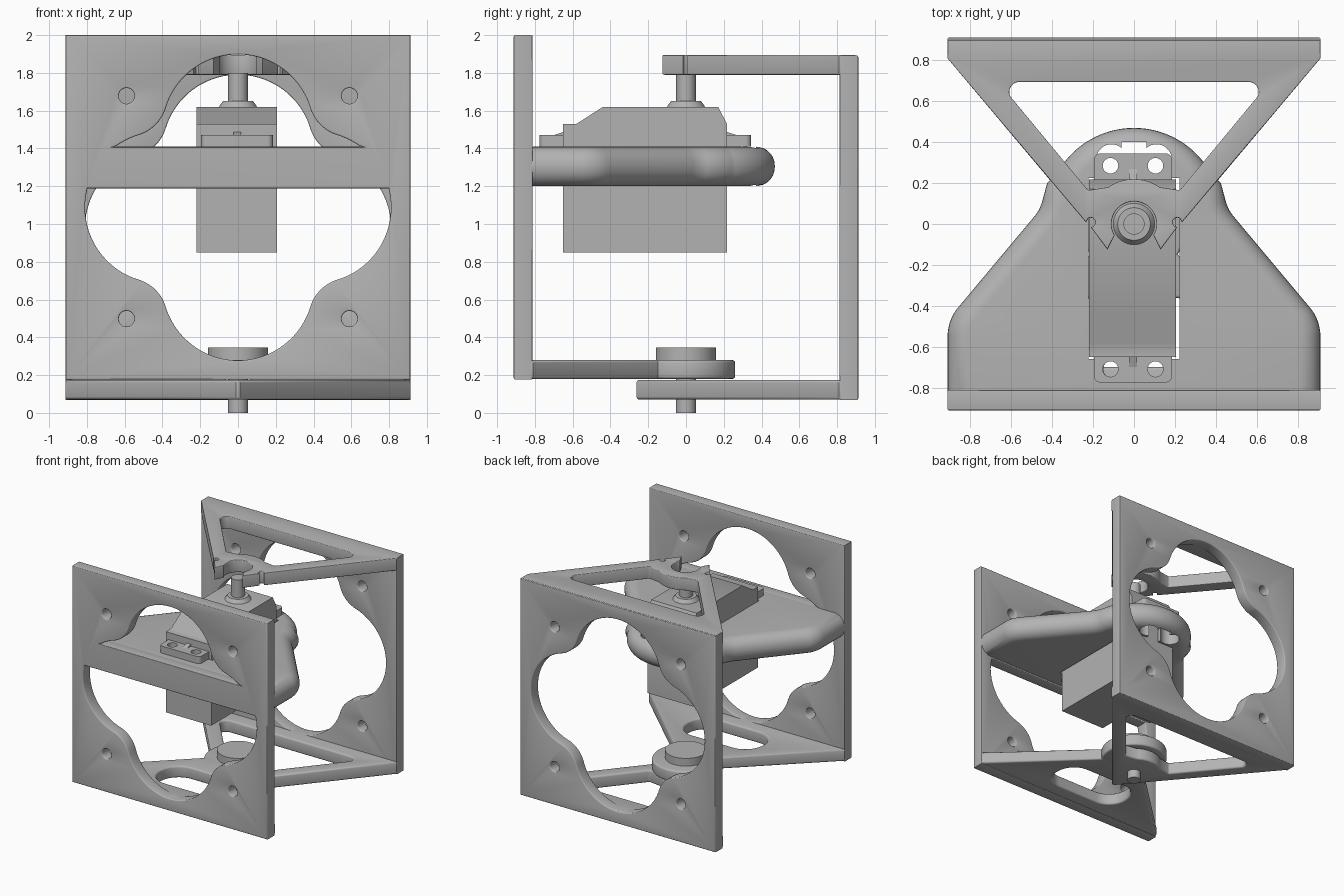
import bpy, math
from mathutils import Vector

if "Cube" in bpy.data.objects:
    bpy.data.objects.remove(bpy.data.objects["Cube"], do_unlink=True)

grey = bpy.data.materials.new("plain grey")
grey.use_nodes = True
tone = (0.45, 0.45, 0.45, 1)
grey.diffuse_color = tone
grey.node_tree.nodes["Principled BSDF"].inputs["Base Color"].default_value = tone

FLAT = (0, 0, 0)                              # outline in x, y
UPRIGHT = (math.pi / 2, 0, 0)                 # outline in x, z
SIDEWAYS = (math.pi / 2, 0, math.pi / 2)      # outline in y, z
W = 0.912                                     # half width of the brackets


def arc(cx, cy, r, a0, a1, n=16):
    return [(cx + r * math.cos(math.radians(a0 + (a1 - a0) * i / n)),
             cy + r * math.sin(math.radians(a0 + (a1 - a0) * i / n))) for i in range(n + 1)]


def circle(cx, cy, r, n=40):
    return arc(cx, cy, r, 0, 360, n)[:-1]


def box(x0, x1, y0, y1):
    return [(x0, y0), (x1, y0), (x1, y1), (x0, y1)]


def mirrored(half):
    """Close a right-hand outline (top to bottom) with its mirror image."""
    return half + [(-p[0],) + tuple(p[1:]) for p in reversed(half)]


def rounded(points, n=10):
    """Fillet a polygon given as (x, y, radius)."""
    out = []
    for i, (x, y, r) in enumerate(points):
        p = Vector((x, y))
        if r == 0:
            out.append((x, y))
            continue
        u = (Vector(points[i - 1][:2]) - p).normalized()
        v = (Vector(points[(i + 1) % len(points)][:2]) - p).normalized()
        half = u.angle(v) / 2
        c = p + (u + v).normalized() * (r / math.sin(half))
        s = p + u * (r / math.tan(half)) - c
        e = p + v * (r / math.tan(half)) - c
        a0, turn = math.atan2(s.y, s.x), math.atan2(s.x * e.y - s.y * e.x, s.dot(e))
        out += arc(c.x, c.y, r, math.degrees(a0), math.degrees(a0 + turn), n)
    return out


def finish(ob):
    ob.data.materials.clear()
    ob.data.materials.append(grey)
    bpy.ops.object.select_all(action='DESELECT')
    ob.select_set(True)
    bpy.context.view_layer.objects.active = ob
    bpy.ops.object.shade_smooth_by_angle(angle=math.radians(35))
    return ob


def slab(name, loops, thick, loc, rot=FLAT, edge=0.0, steps=2):
    """Extrude an outline with holes, with optional rounded rims."""
    cu = bpy.data.curves.new(name, 'CURVE')
    cu.dimensions, cu.fill_mode = '2D', 'BOTH'
    cu.extrude, cu.bevel_depth, cu.offset = thick / 2 - edge, edge, -edge
    cu.bevel_resolution = steps
    for loop in loops:
        sp = cu.splines.new('POLY')
        sp.points.add(len(loop) - 1)
        for pt, p in zip(sp.points, loop):
            pt.co = (p[0], p[1], 0, 1)
        sp.use_cyclic_u = True
    tmp = bpy.data.objects.new(name, cu)
    bpy.context.collection.objects.link(tmp)
    mesh = bpy.data.meshes.new_from_object(tmp.evaluated_get(bpy.context.evaluated_depsgraph_get()))
    bpy.data.objects.remove(tmp)
    ob = bpy.data.objects.new(name, mesh)
    bpy.context.collection.objects.link(ob)
    ob.location, ob.rotation_euler = loc, rot
    # weld the caps to the rims
    bpy.context.view_layer.objects.active = ob
    ob.select_set(True)
    bpy.ops.object.mode_set(mode='EDIT')
    bpy.ops.mesh.select_all(action='SELECT')
    bpy.ops.mesh.remove_doubles(threshold=0.0002)
    bpy.ops.mesh.normals_make_consistent(inside=False)
    bpy.ops.object.mode_set(mode='OBJECT')
    return finish(ob)


def rod(name, r0, r1, z0, z1):
    bpy.ops.mesh.primitive_cone_add(vertices=40, radius1=r0, radius2=r1, depth=z1 - z0,
                                    location=(0, 0, (z0 + z1) / 2))
    bpy.context.object.name = name
    return finish(bpy.context.object)


# Four-lobed opening, concave around each screw hole
opening = []
for k in range(4):
    for x, y in arc(0, 0.41, 0.4, 163, 17, 40)[:-1] + arc(0.59, 0.59, 0.217, 197, 253, 14)[:-1]:
        for _ in range(k):
            x, y = y, -x
        opening.append((x, y))
screws = [circle(sx * 0.59, sy * 0.59, 0.042, 24) for sx in (-1, 1) for sy in (-1, 1)]

# Front plate keeps a solid band across its opening
upper = [(x, max(y, 0.32)) for x, y in opening if y > 0.31]
first = next(i for i, p in enumerate(opening) if p[1] > 0.12)
lower = [(x, min(y, 0.11)) for x, y in opening if y < 0.12]
square = box(-W, W, -W, W)
slab("front_plate", [square, upper, lower] + screws, 0.1, (0, -0.862, 1.088), UPRIGHT, 0.008)
slab("back_plate", [square, opening] + screws, 0.1, (0, 0.862, 0.98), UPRIGHT, 0.008)

# Triangular arms of the rear bracket
window = rounded(mirrored([(0.61, 0.695, 0.05), (0.61, 0.63, 0.04), (0.225, 0.165, 0.02)]
                          + [(x, y, 0) for x, y in arc(0, 0, 0.22, 55, 88, 6)]))
slab("lower_arm", [rounded(mirrored([(W, 0.9, 0), (W, 0.81, 0), (0.01, -0.262, 0)])), window],
     0.105, (0, 0, 0.1225), FLAT, 0.015)
clip = mirrored([(W, 0.9), (W, 0.81), (0.235, 0.008)] + arc(0.212, 0.008, 0.023, 60, 270, 10)
                + [(0.13, -0.125), (0.095, -0.055)] + arc(0, 0, 0.11, -30, 89, 16))
slab("upper_arm", [clip, window], 0.105, (0, 0, 1.8425), FLAT, 0.006)

# Base arm of the front bracket, with pivot
hub = [(W, -0.88), (W, -0.81)] + arc(0, 0, 0.26, -35, 89, 20)
slot = rounded([(-0.36, -0.7, 0.16), (0.36, -0.7, 0.16), (0.34, -0.36, 0.16), (-0.34, -0.36, 0.16)])
slab("base_arm", [mirrored(hub[::-1]), slot], 0.1, (0, 0, 0.23), FLAT, 0.015)
rod("pivot_disc", 0.16, 0.16, 0.27, 0.345)
rod("pivot_pin", 0.053, 0.053, 0, 0.3)

# Shelf with a fully rounded rim
shelf_half = rounded(mirrored([(W, -0.9, 0), (W, -0.47, 0.22), (0.46, 0.07, 0.2), (0.425, 0.2, 0)]
                              + [(x, y, 0) for x, y in arc(0, 0.04, 0.43, 28, 89, 20)]))
shelf = slab("shelf", [shelf_half], 0.21, (0, 0, 1.305), FLAT, 0.1, 6)
cuts = [box(-0.222, 0.222, -0.66, 0.226), box(-0.06, 0.06, 0.2, 0.4)]
cuts += [circle(s * 0.11, 0.315, 0.075) for s in (-1, 1)]
cuts += [circle(s * 0.105, -0.71, 0.045) for s in (-1, 1)]
for loop in cuts:
    cutter = slab("shelf_cutter", [loop], 0.4, (0, 0, 1.305))
    cutter.hide_render = True
    mod = shelf.modifiers.new("cut", 'BOOLEAN')
    mod.operation, mod.object, mod.solver = 'DIFFERENCE', cutter, 'EXACT'
    bpy.context.view_layer.objects.active = shelf
    bpy.ops.object.modifier_apply(modifier=mod.name)
    bpy.data.objects.remove(cutter)
finish(shelf)

# Motor body, mounting tabs and output shaft
body = [(-0.65, 0.85), (0.217, 0.85), (0.217, 1.53), (0.17, 1.62), (-0.44, 1.62), (-0.58, 1.53), (-0.65, 1.53)]
slab("motor_body", [body], 0.425, (-0.007, 0, 0), SIDEWAYS)
for name, y0, y1, inner in (("front_tab", -0.775, -0.64, -1), ("rear_tab", 0.21, 0.345, 1)):
    yc = -0.71 if inner < 0 else 0.285
    corners = [(x, y, 0.03 if abs(y) == max(abs(y0), abs(y1)) else 0) for x, y in box(-0.19, 0.19, y0, y1)]
    slab(name, [rounded(corners)] + [circle(s * 0.11, yc, 0.038, 24) for s in (-1, 1)],
         0.06, (-0.005, 0, 1.44))
    root = y1 if inner < 0 else y0
    slab(name + "_rib", [[(root, 1.46), (root, 1.49), (root + inner * 0.06, 1.47), (root + inner * 0.06, 1.46)]],
         0.04, (-0.005, 0, 0), SIDEWAYS)
rod("shaft_collar", 0.105, 0.08, 1.615, 1.65)
rod("output_shaft", 0.052, 0.052, 1.62, 1.8)
